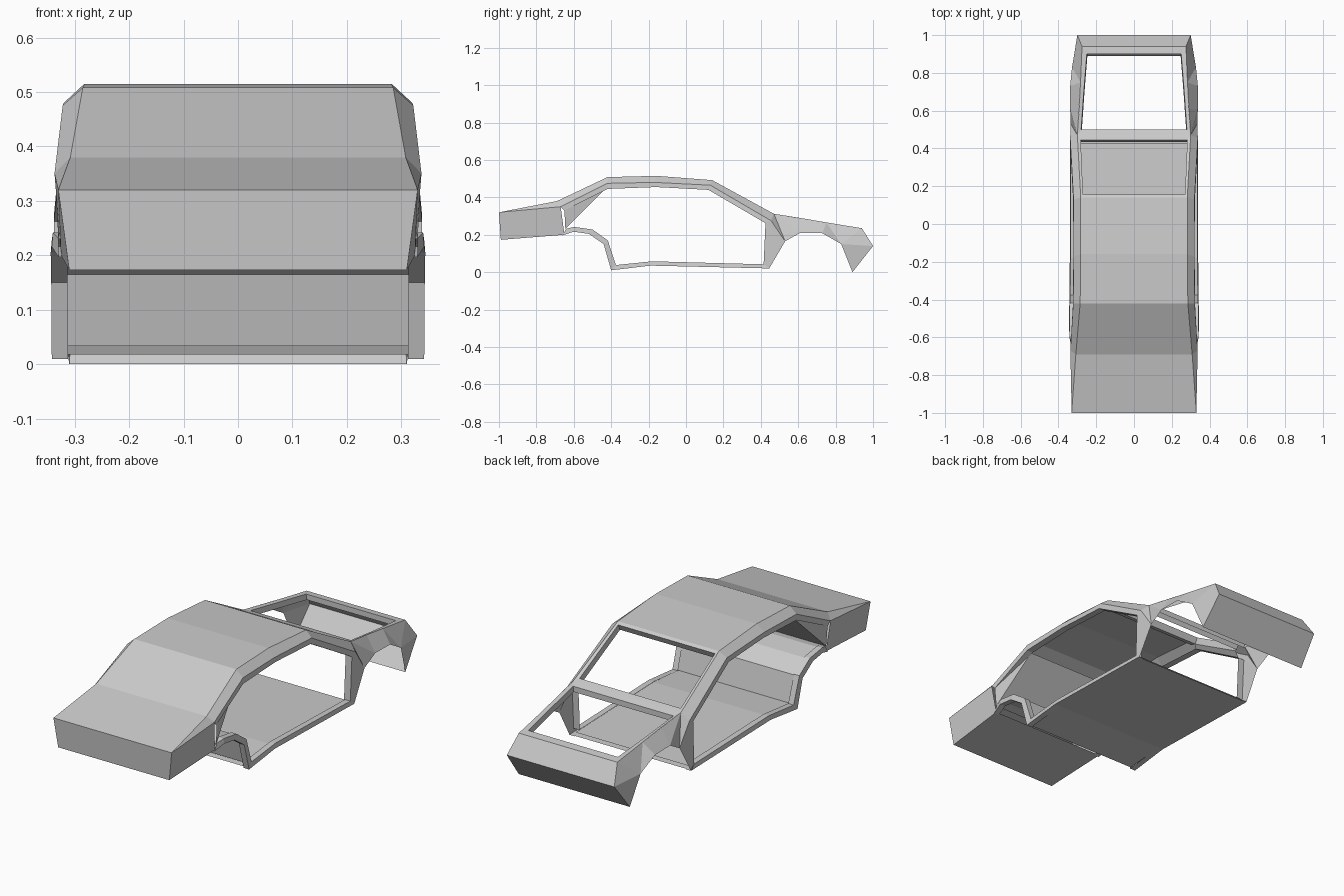
import bpy

if "Cube" in bpy.data.objects:
    bpy.data.objects.remove(bpy.data.objects["Cube"])


def make(name, verts, faces, mirror):
    me = bpy.data.meshes.new(name)
    me.from_pydata(verts, [], faces)
    ob = bpy.data.objects.new(name, me)
    bpy.context.collection.objects.link(ob)
    if mirror:
        ob.modifiers.new("mirror", 'MIRROR').use_mirror_merge = False
    return ob


def strip(name, a, b, mirror=True):
    """Quad band between two point rows of equal length."""
    n = len(a)
    faces = [(i, i + 1, n + i + 1, n + i) for i in range(n - 1)]
    return make(name, list(a) + list(b), faces, mirror)


def panel(name, row):
    """Full width sheet from a right-hand edge and its mirror image."""
    return strip(name, row, [(-x, y, z) for x, y, z in row], False)


def shift(row, dx=0, dy=0, dz=0):
    return [(x + dx, y + dy, z + dz) for x, y, z in row]


# Main crease lines along the right side
top = [(.33, -1, .32), (.308, -.69, .38), (.285, -.42, .508), (.282, -.16, .515),
       (.282, .14, .492), (.30, .47, .312)]
mid = [(.33, -1, .32), (.337, -.67, .35), (.322, -.42, .475), (.32, -.17, .48),
       (.32, .13, .465), (.338, .455, .275)]
low = [(.335, -.65, .33), (.323, -.42, .445), (.321, -.16, .455),
       (.322, .12, .44), (.338, .425, .262)]

# Roof and deck sheet, shoulder chamfer and side rail
panel("roof_and_deck", top[:5])
strip("shoulder", top, mid)
strip("side_rail", mid[1:], low)
strip("rail_return", low, shift(low, dx=-.035))

# Closed box at the front end
box_low = [(.31, -.99, .173), (.325, -.65, .20)]
panel("box_face", [top[0], box_low[0]])
panel("box_bottom", box_low)
strip("box_side", [mid[0], mid[1]], box_low)

# Wheel arch ring, sill and door post as one band
band_out = [(.33, -.66, .197), (.342, -.60, .216), (.344, -.52, .205), (.343, -.44, .15),
            (.342, -.40, .01), (.34, -.19, .035), (.34, .445, .02)]
band_in = [(.33, -.64, .232), (.34, -.60, .242), (.342, -.50, .228), (.34, -.418, .17),
           (.338, -.375, .038), (.336, -.18, .058), (.336, .415, .042)]
strip("arch_and_sill", band_out, band_in)
strip("band_return", band_in, shift(band_in, dx=-.03))
strip("arch_lining", band_out, shift(band_out, dx=-.03))

# Floor and the cabin wall that follows the arch
panel("floor", [(.315, -.39, .033), (.315, -.19, .05), (.315, .43, .033)])
panel("floor_underside", [(.315, -.40, .018), (.315, -.19, .036), (.315, .44, .02)])
panel("arch_bulkhead", [(.335, -.39, .033), (.337, -.42, .165), (.337, -.50, .222),
                        (.335, -.60, .238), (.33, -.645, .23)])
panel("sloped_bulkhead", [(.33, -.645, .23), (.29, -.43, .447)])
make("quarter_panel", [(.335, -.65, .33), (.33, -.645, .23), (.29, -.43, .447)],
     [(0, 1, 2)], True)

# Fender with open wheel arch, fanned from the hood crease
crease = [(.30, .47, .312), (.29, .61, .29), (.283, .75, .266), (.275, .94, .235)]
arch = [(.338, .445, .02), (.335, .53, .165), (.338, .61, .21), (.338, .73, .208),
        (.328, .83, .15), (.31, .89, 0), (.30, 1, .14)]
post = [(.338, .455, .275), (.338, .425, .262), (.336, .415, .042)]
make("fender", crease + arch + post,
     [(0, 11, 5), (11, 12, 5), (12, 13, 4, 5), (0, 5, 6), (0, 6, 1), (1, 6, 7, 2),
      (2, 7, 8), (2, 8, 3), (3, 8, 10), (8, 9, 10)], True)
strip("door_post_return", post[1:], shift(post[1:], dx=-.035))

# Nose
panel("nose", [(.25, .90, .24), crease[3], (.30, 1, .14), (.31, .89, 0)])

# Hood opening frame with a sunken inner lip
hood = [(.28, .50, .302), (.266, .70, .27), (.25, .90, .24)]
strip("hood_frame", [crease[0], crease[2], crease[3]], hood)
hood_lip = shift(hood, dx=-.004, dz=-.028)
strip("hood_lip", hood, hood_lip)
panel("hood_front_lip", [hood[2], hood_lip[2]])
panel("hood_cowl_lip", [hood[0], hood_lip[0]])

# Windshield frame and cowl
panel("cowl", [(.28, .50, .302), crease[0], (.285, .445, .32), (.285, .435, .295)])
glass = [(.270, .155, .482), (.282, .445, .32)]
strip("windshield_pillar", [top[4], top[5]], glass)
strip("pillar_lip", glass, shift(glass, dy=-.015, dz=-.03))
strip("pillar_inside", shift(low[3:], dx=-.035), shift(glass, dy=-.015, dz=-.03))
panel("roof_header", [top[4], (.27, .155, .482), (.27, .14, .452), (.27, .11, .46)])
